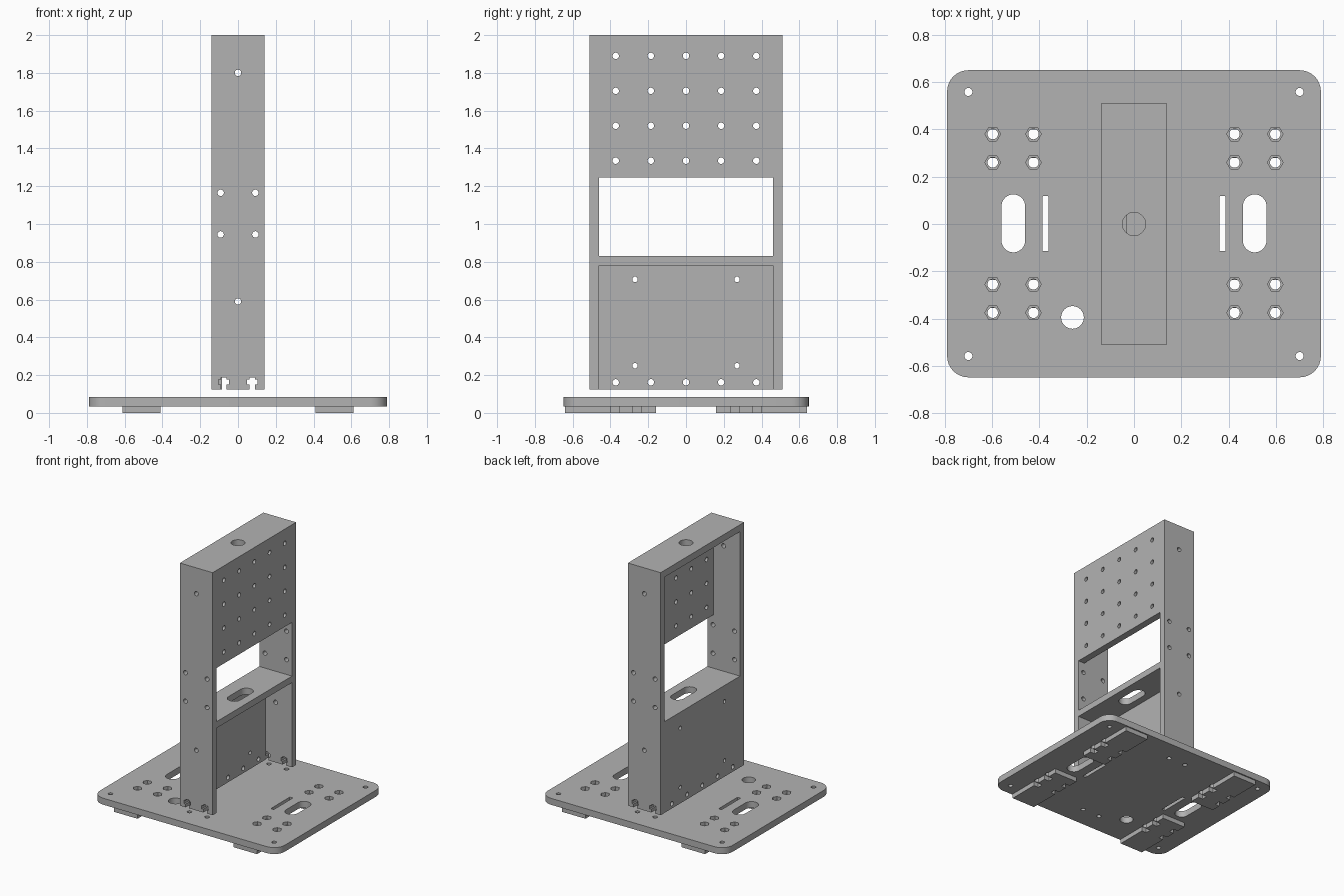
import bpy, bmesh, math
from mathutils import Matrix, Vector

if "Cube" in bpy.data.objects:
    bpy.data.objects.remove(bpy.data.objects["Cube"])

grey = bpy.data.materials.new("plain grey")
grey.use_nodes = True
grey.diffuse_color = (0.45, 0.45, 0.45, 1)
grey.node_tree.nodes["Principled BSDF"].inputs["Base Color"].default_value = (0.45, 0.45, 0.45, 1)

# Columns give the world directions of the profile's u, v and the thickness
FLAT = Matrix.Identity(4)
FACING_Y = Matrix(((1, 0, 0, 0), (0, 0, -1, 0), (0, 1, 0, 0), (0, 0, 0, 1)))
FACING_X = Matrix(((0, 0, 1, 0), (1, 0, 0, 0), (0, 1, 0, 0), (0, 0, 0, 1)))


def circle(u, v, r, n=24):
    return [(u + r * math.cos(math.tau * i / n), v + r * math.sin(math.tau * i / n))
            for i in range(n)]


def rounded(u0, u1, v0, v1, r=0.0, steps=8):
    """Rectangle outline with rounded corners; a plain one when r is 0."""
    if r == 0:
        return [(u0, v0), (u1, v0), (u1, v1), (u0, v1)]
    corners = [(u1 - r, v1 - r), (u0 + r, v1 - r), (u0 + r, v0 + r), (u1 - r, v0 + r)]
    pts = []
    for k, (cu, cv) in enumerate(corners):
        for i in range(steps + 1):
            a = math.pi / 2 * (k + i / steps)
            p = Vector((cu + r * math.cos(a), cv + r * math.sin(a)))
            if all((p - q).length > 1e-4 for q in pts):
                pts.append(p)
    return pts


def plate(name, outline, holes, low, high, frame=FLAT):
    """Sheet cut from an outline with holes, from low to high along its normal."""
    curve = bpy.data.curves.new(name, "CURVE")
    curve.dimensions = "2D"
    curve.fill_mode = "BOTH"
    curve.extrude = (high - low) / 2
    for loop in [outline] + holes:
        spline = curve.splines.new("POLY")
        spline.points.add(len(loop) - 1)
        for point, (u, v) in zip(spline.points, loop):
            point.co = (u, v, 0, 1)
        spline.use_cyclic_u = True
    source = bpy.data.objects.new(name + "_profile", curve)
    bpy.context.collection.objects.link(source)
    graph = bpy.context.evaluated_depsgraph_get()
    mesh = bpy.data.meshes.new_from_object(source.evaluated_get(graph))
    bpy.data.objects.remove(source)

    bm = bmesh.new()
    bm.from_mesh(mesh)
    bmesh.ops.remove_doubles(bm, verts=bm.verts, dist=1e-5)
    bmesh.ops.transform(bm, verts=bm.verts,
                        matrix=frame @ Matrix.Translation((0, 0, (low + high) / 2)))
    bmesh.ops.recalc_face_normals(bm, faces=bm.faces)
    bm.to_mesh(mesh)
    bm.free()
    mesh.name = name
    mesh.materials.clear()
    mesh.materials.append(grey)
    obj = bpy.data.objects.new(name, mesh)
    bpy.context.collection.objects.link(obj)
    bpy.ops.object.select_all(action="DESELECT")
    obj.select_set(True)
    bpy.context.view_layer.objects.active = obj
    bpy.ops.object.shade_smooth_by_angle()
    return obj


BOTTOM, TOP = 0.125, 2.0
HALF_X, HALF_Y, INNER_Y = 0.14, 0.51, 0.46
PANEL_X = 0.085
COLUMNS = [-0.372, -0.186, 0, 0.186, 0.372]
SCREW = 0.017

# Base plate
nuts = [(sx * x, y) for sx in (-1, 1) for x in (0.425, 0.597)
        for y in (0.38, 0.26, -0.255, -0.375)]
base_holes = [circle(x, y, 0.033, 6) for x, y in nuts]
base_holes += [circle(sx * 0.70, sy * 0.558, SCREW) for sx in (-1, 1) for sy in (-1, 1)]
base_holes += [circle(sx * 0.075, sy * 0.485, SCREW) for sx in (-1, 1) for sy in (-1, 1)]
base_holes.append(circle(-0.26, -0.395, 0.048, 32))
for side in (-1, 1):
    base_holes.append(rounded(side * 0.51 - 0.05, side * 0.51 + 0.05, -0.12, 0.125, 0.05))
    base_holes.append(rounded(side * 0.374 - 0.013, side * 0.374 + 0.013, -0.115, 0.118, 0.005, 3))
plate("base_plate", rounded(-0.79, 0.79, -0.648, 0.65, 0.09), base_holes, 0.035, 0.085)

# Floors of the hexagonal nut pockets
for x, y in nuts:
    plate("nut_pocket_floor", circle(x, y, 0.033, 6), [circle(x, y, 0.022)], 0.035, 0.06)


# Feet with open notches under the bolt holes
def foot_outline(sx, sy):
    edge, inset = 0.1, 0.06
    half = [(edge, 0.16)]
    for y in (0.258, 0.378):
        half += [(edge, y - 0.022), (inset, y - 0.022), (inset, y + 0.022), (edge, y + 0.022)]
    half.append((edge, 0.64))
    full = half + [(-u, v) for u, v in reversed(half)]
    return [(sx * 0.511 + u, sy * v) for u, v in full]


for sx in (-1, 1):
    for sy in (-1, 1):
        plate("foot", foot_outline(sx, sy), [], 0.0, 0.035)


# Upright side walls with T-shaped nut slots along the bottom edge
def tee_slot(x):
    half = [(0.015, BOTTOM), (0.015, 0.15), (0.028, 0.15), (0.028, 0.177),
            (0.015, 0.177), (0.015, 0.187)]
    return [(x - u, v) for u, v in half] + [(x + u, v) for u, v in reversed(half)]


wall = [(-HALF_X, BOTTOM)] + tee_slot(-0.075) + tee_slot(0.075)
wall += [(HALF_X, BOTTOM), (HALF_X, TOP), (-HALF_X, TOP)]
wall_holes = [circle(0, z, SCREW) for z in (0.59, 1.80)]
wall_holes += [circle(x, z, SCREW) for x in (-0.092, 0.092) for z in (0.945, 1.165)]
plate("front_wall", wall, wall_holes, INNER_Y, HALF_Y, FACING_Y)
plate("back_wall", wall, wall_holes, -HALF_Y, -INNER_Y, FACING_Y)

# Top cap with a cable hole
plate("top_cap", rounded(-HALF_X, HALF_X, -INNER_Y, INNER_Y),
      [circle(0, 0, 0.049, 32)], 1.947, TOP)

# Middle shelf with a long slot
plate("shelf", rounded(-HALF_X, HALF_X, -INNER_Y, INNER_Y),
      [rounded(-0.03, 0.07, -0.122, 0.122, 0.05)], 0.78, 0.83)

# Upper panel with a grid of holes
plate("upper_panel", rounded(-INNER_Y, INNER_Y, 1.245, 1.947),
      [circle(y, z, SCREW) for y in COLUMNS for z in (1.335, 1.52, 1.705, 1.89)],
      PANEL_X, HALF_X, FACING_X)

# Lower panel on the opposite face
plate("lower_panel", rounded(-INNER_Y, INNER_Y, BOTTOM, 0.78),
      [circle(y, 0.162, SCREW) for y in COLUMNS]
      + [circle(y, z, SCREW * 0.85) for y in (-0.27, 0.27) for z in (0.25, 0.707)],
      -HALF_X, -PANEL_X, FACING_X)
